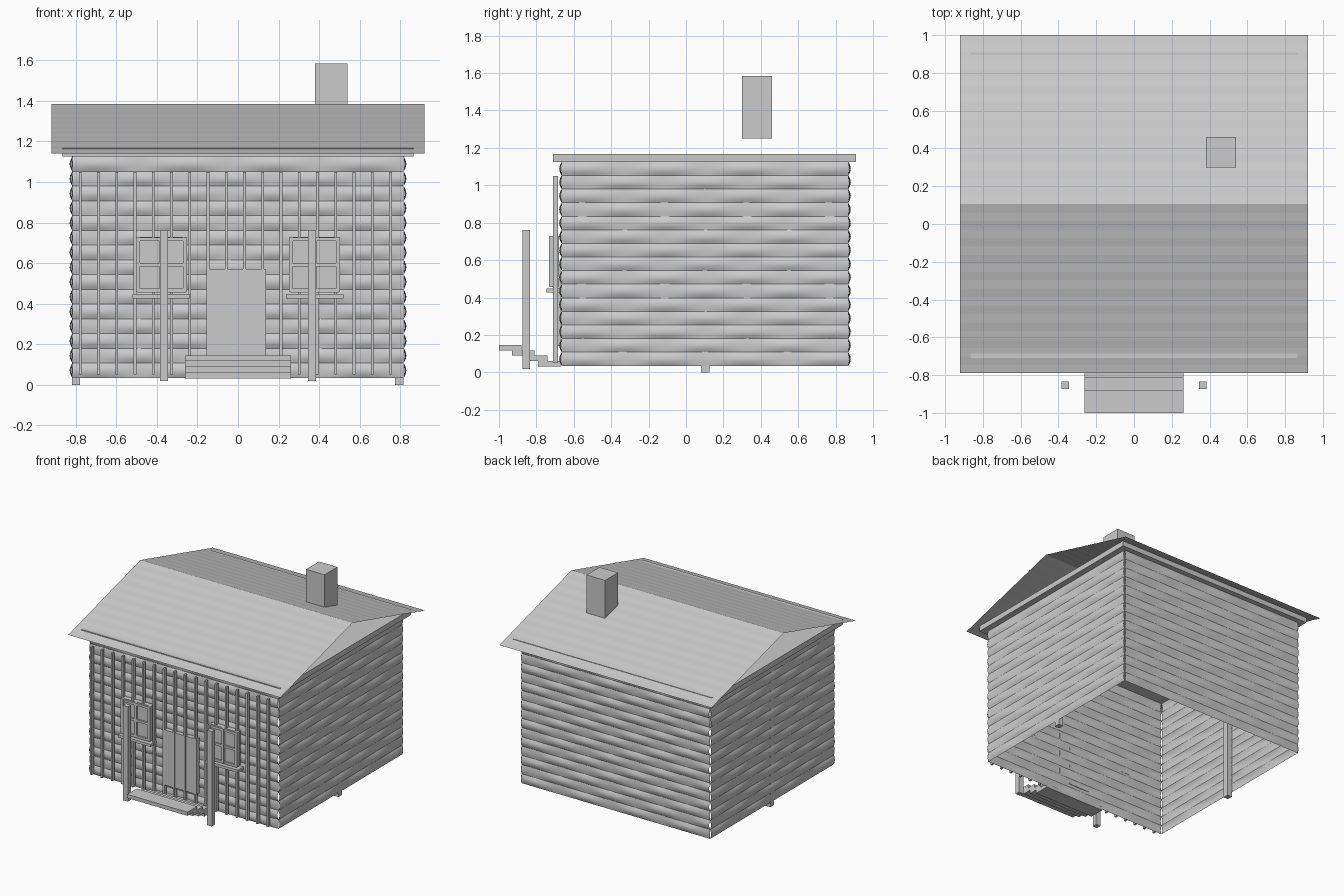
import bpy
import math

cube = bpy.data.objects.get("Cube")
if cube:
    bpy.data.objects.remove(cube, do_unlink=True)

grey = bpy.data.materials.new("plain_grey")
grey.use_nodes = True
colour = (0.6, 0.6, 0.6, 1)
grey.diffuse_color = colour
grey.node_tree.nodes["Principled BSDF"].inputs["Base Color"].default_value = colour


def make(name, verts, faces):
    mesh = bpy.data.meshes.new(name)
    mesh.from_pydata(verts, [], faces)
    mesh.materials.append(grey)
    obj = bpy.data.objects.new(name, mesh)
    bpy.context.collection.objects.link(obj)
    return obj


def box(name, x, y, z):
    """Box from (low, high) pairs on each axis."""
    verts = [(a, b, c) for a in x for b in y for c in z]
    faces = [(0, 1, 3, 2), (4, 6, 7, 5), (0, 4, 5, 1),
             (2, 3, 7, 6), (0, 2, 6, 4), (1, 5, 7, 3)]
    return make(name, verts, faces)


def sheet(name, cols, rows, point):
    """Grid surface whose points come from a function of column and row."""
    verts = [point(i, j) for j in range(rows + 1) for i in range(cols + 1)]
    w = cols + 1
    faces = [(j * w + i, j * w + i + 1, (j + 1) * w + i + 1, (j + 1) * w + i)
             for j in range(rows) for i in range(cols)]
    return make(name, verts, faces)


# Woven log walls: bulging courses that swell alternately along their length
COURSES, STEPS, COLS = 15, 6, 40
BOTTOM, TOP = 0.035, 1.125


def wall(name, start, end):
    length = math.dist(start, end)
    dx, dy = (end[0] - start[0]) / length, (end[1] - start[1]) / length

    def point(i, j):
        u = length * i / COLS
        course = min(j // STEPS, COURSES - 1)
        arch = abs(math.sin(math.pi * j / STEPS))
        sway = math.sin(math.tau * u / 0.44) * (-1) ** course
        out = arch * (0.008 + 0.005 * sway)
        z = BOTTOM + (TOP - BOTTOM) * j / (COURSES * STEPS)
        return (start[0] + dx * u + dy * out, start[1] + dy * u - dx * out, z)

    obj = sheet(name, COLS, COURSES * STEPS, point)
    bpy.ops.object.select_all(action='DESELECT')
    obj.select_set(True)
    bpy.context.view_layer.objects.active = obj
    bpy.ops.object.shade_smooth_by_angle(angle=math.radians(30))


X, FRONT, BACK = 0.817, -0.665, 0.868
wall("front_wall", (-X, FRONT), (X, FRONT))
wall("left_wall", (X, FRONT), (X, BACK))
wall("back_wall", (X, BACK), (-X, BACK))
wall("right_wall", (-X, BACK), (-X, FRONT))

# Ceiling slab
box("ceiling", (-0.865, 0.865), (-0.71, 0.908), (1.125, 1.168))

# Thin open-gabled roof with faint rows
ROWS = 20


def roof_slope(name, eave, side):
    def point(i, j):
        t = j / ROWS
        ripple = 0.0015 * (j % 2) if 0 < j < ROWS else 0
        return (side * 0.92 * (2 * i - 1), eave + (0.105 - eave) * t,
                1.14 + 0.245 * t - ripple)
    sheet(name, 1, ROWS, point)


roof_slope("front_roof", -0.79, 1)
roof_slope("back_roof", 1.0, -1)

# Chimney
box("chimney", (0.38, 0.54), (0.3, 0.46), (1.25, 1.585))

# Side wall posts and porch posts
for side, label in ((1, "left"), (-1, "right")):
    box(label + "_wall_post", (side * 0.797 - 0.022, side * 0.797 + 0.018),
        (0.08, 0.125), (0, 1.125))
    box(label + "_porch_post", (side * 0.364 - 0.02, side * 0.364 + 0.02),
        (-0.873, -0.835), (0.018, 0.762))

# Vertical battens on the front
for i in range(18):
    x = -0.778 + 0.09 * i
    box(f"front_batten_{i}", (x - 0.007, x + 0.007), (-0.711, -0.685), (0.05, 1.05))

# Plank door
for i in range(3):
    x = -0.148 + 0.0955 * i
    box(f"door_plank_{i}", (x, x + 0.094), (-0.708, -0.672), (0.14, 0.572))

# Windows: pane, frame bars and sill
for side, label in ((1, "left"), (-1, "right")):
    c = side * 0.378
    box(label + "_window_pane", (c - 0.12, c + 0.12), (-0.718, -0.68), (0.46, 0.73))
    for n, off in enumerate((-0.116, 0, 0.116)):
        box(f"{label}_window_upright_{n}", (c + off - 0.01, c + off + 0.01),
            (-0.733, -0.7), (0.46, 0.73))
    for n, z in enumerate((0.465, 0.592, 0.718)):
        box(f"{label}_window_rail_{n}", (c - 0.12, c + 0.12),
            (-0.73, -0.7), (z - 0.009, z + 0.009))
    box(label + "_window_sill", (c - 0.142, c + 0.142), (-0.745, -0.675), (0.426, 0.447))

# Overlapping porch steps
for i in range(4):
    y, z = -0.79 - 0.07 * i, 0.032 + 0.0285 * i
    box(f"porch_step_{i}", (-0.262, 0.262), (y, y + 0.12), (z, z + 0.0285))
